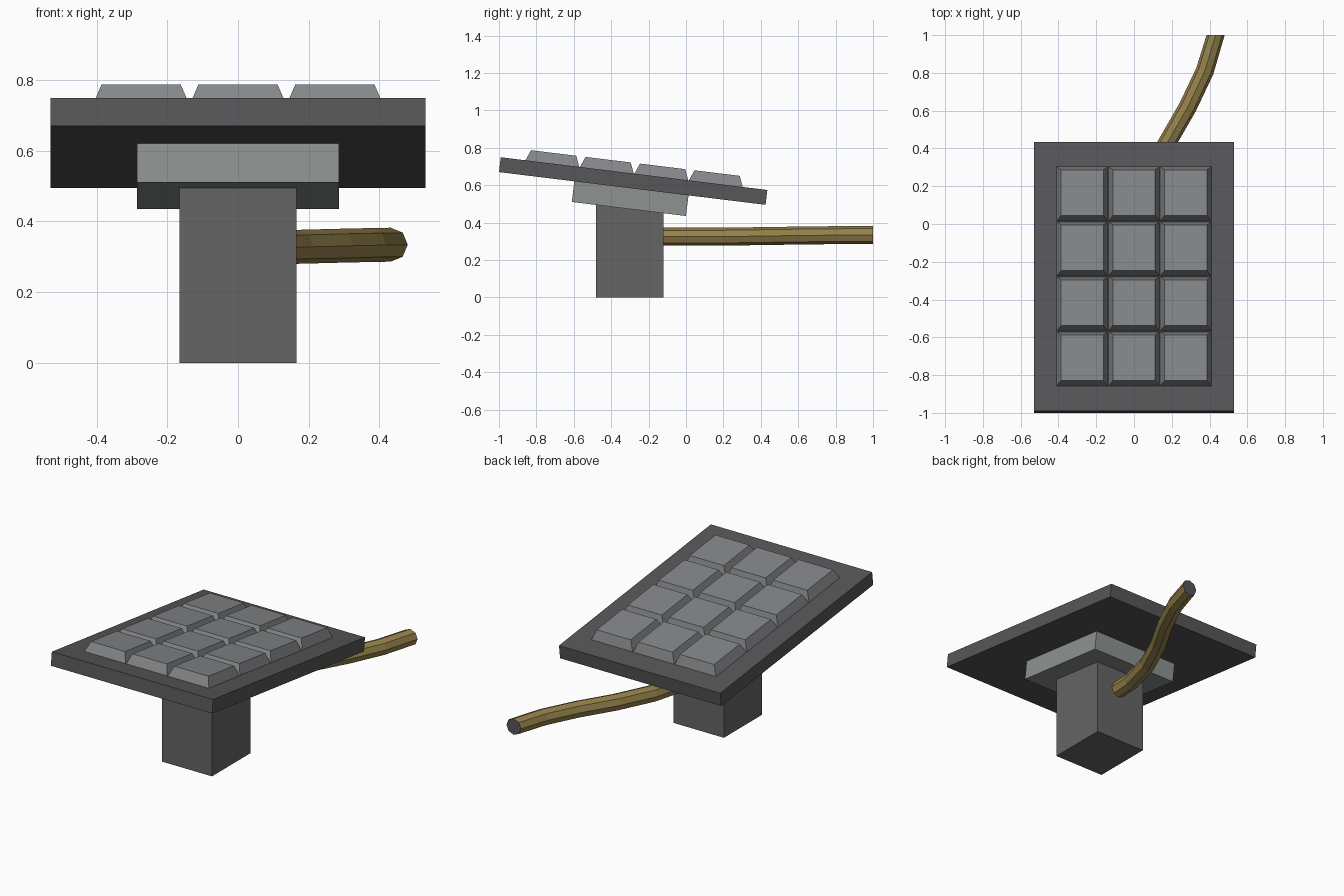
import bpy, bmesh, math
from mathutils import Matrix, Vector

if "Cube" in bpy.data.objects:
    bpy.data.objects.remove(bpy.data.objects["Cube"])


def material(name, rgb):
    m = bpy.data.materials.new(name)
    m.diffuse_color = (*rgb, 1)
    m.use_nodes = True
    m.node_tree.nodes["Principled BSDF"].inputs["Base Color"].default_value = m.diffuse_color
    return m


dark = material("dark_grey", (0.095, 0.095, 0.1))
mid = material("mid_grey", (0.13, 0.13, 0.13))
pale = material("pale_grey", (0.27, 0.29, 0.285))
key_grey = material("key_grey", (0.23, 0.24, 0.25))
brass = material("brass", (0.30, 0.22, 0.07))


def finish(name, bm, mats, matrix=Matrix()):
    bmesh.ops.recalc_face_normals(bm, faces=bm.faces)
    me = bpy.data.meshes.new(name)
    bm.to_mesh(me)
    bm.free()
    for m in mats:
        me.materials.append(m)
    ob = bpy.data.objects.new(name, me)
    ob.matrix_world = matrix
    bpy.context.collection.objects.link(ob)
    return ob


def block(name, lo, hi, mat, matrix=Matrix(), inset=0.0):
    """Box from lo to hi; inset narrows the top into a frustum."""
    bm = bmesh.new()
    bmesh.ops.create_cube(bm, size=1)
    lo, hi = Vector(lo), Vector(hi)
    size, mid_pt = hi - lo, (lo + hi) / 2
    for v in bm.verts:
        k = inset if v.co.z > 0 else 0
        v.co = Vector((v.co.x * (size.x - 2 * k), v.co.y * (size.y - 2 * k),
                       v.co.z * size.z)) + mid_pt
    return finish(name, bm, [mat], matrix)


# Tilted frame: origin on the plate's lower front edge, y along the plate
tilt = Matrix.Translation((0, -1.0, 0.67)) @ Matrix.Rotation(math.radians(-7), 4, 'X')
LENGTH, THICK = 1.436, 0.08

# Plate and the mounting block under it
block("plate", (-0.53, 0, 0), (0.53, LENGTH, THICK), dark, tilt)
block("mounting_block", (-0.285, 0.406, -0.111), (0.285, 1.021, 0.005), pale, tilt)

# Upright stem
block("stem", (-0.165, -0.48, 0), (0.165, -0.12, 0.5), mid)

# Grid of chamfered keys
PX, PY = 0.274, 0.2935
for row in range(4):
    for col in range(3):
        x = (col - 1) * PX
        y = LENGTH / 2 + (row - 1.5) * PY
        block(f"key_{row + 1}_{col + 1}",
              (x - PX / 2 + 0.001, y - PY / 2 + 0.001, THICK - 0.002),
              (x + PX / 2 - 0.001, y + PY / 2 - 0.001, THICK + 0.057),
              key_grey, tilt, inset=0.024)

# Eight-sided cord swept along a bent path
path = [Vector(p) for p in (
    (0.01, -0.2, 0.325), (0.02, 0.0, 0.325), (0.075, 0.21, 0.325), (0.17, 0.42, 0.328),
    (0.285, 0.62, 0.331), (0.375, 0.81, 0.333), (0.432, 1.0, 0.334))]
bm = bmesh.new()
rings = []
for i, p in enumerate(path):
    t = path[min(i + 1, len(path) - 1)] - path[max(i - 1, 0)]
    if i in (0, len(path) - 1):
        t = Vector((0, 1, 0))
    side = t.cross(Vector((0, 0, 1))).normalized()
    up = side.cross(t).normalized()
    rings.append([bm.verts.new(p + 0.048 * (math.cos(a) * side + math.sin(a) * up))
                  for a in (k * math.pi / 4 for k in range(8))])
for a, b in zip(rings, rings[1:]):
    for k in range(8):
        bm.faces.new((a[k], a[(k + 1) % 8], b[(k + 1) % 8], b[k]))
for ring in (rings[0], rings[-1]):
    bm.faces.new(ring).material_index = 1
finish("cord", bm, [brass, dark])
